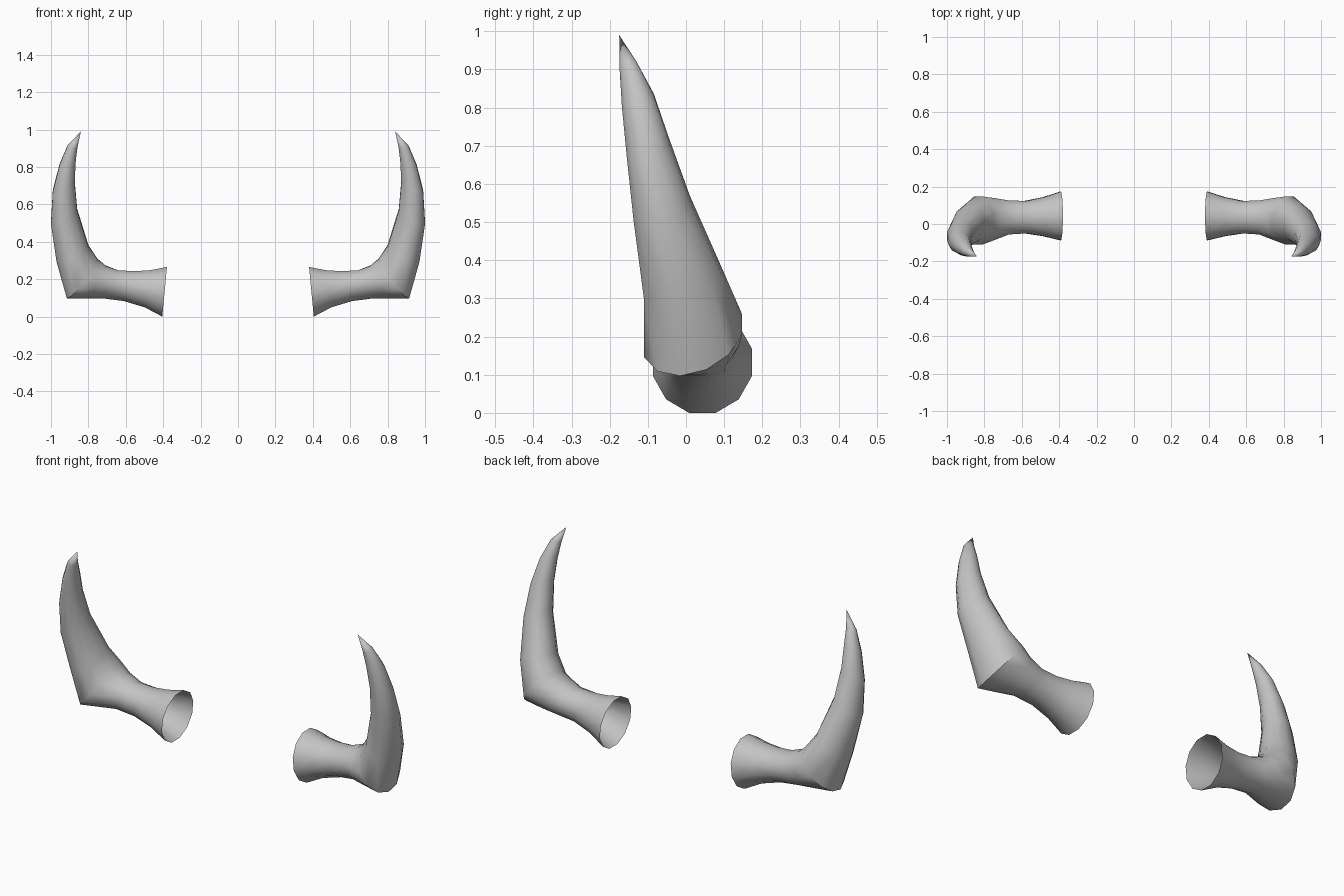
import bpy
import bmesh
import math
from mathutils import Vector

cube = bpy.data.objects.get("Cube")
if cube:
    bpy.data.objects.remove(cube, do_unlink=True)

SIDES = 12
HALF_STEP = math.pi / SIDES

# One colour for the horns
horn_grey = bpy.data.materials.new("horn_grey")
horn_grey.use_nodes = True
grey = (0.55, 0.55, 0.55, 1)
horn_grey.diffuse_color = grey
horn_grey.node_tree.nodes["Principled BSDF"].inputs["Base Color"].default_value = grey

# Cross-sections from the open base to near the tip:
# inner (x, z), outer (x, z), front y, back y, rise towards the back
SECTIONS = [
    ((0.38, 0.265), (0.405, 0.0), -0.087, 0.173, 0),
    ((0.47, 0.248), (0.50, 0.05), -0.065, 0.143, 0),
    ((0.55, 0.243), (0.61, 0.083), -0.05, 0.123, 0),
    ((0.64, 0.247), (0.72, 0.097), -0.056, 0.126, 0),
    ((0.71, 0.272), (0.80, 0.1), -0.085, 0.138, 0.01),
    ((0.75, 0.30), (0.915, 0.105), -0.11, 0.147, 0.03),   # elbow
    ((0.80, 0.375), (0.97, 0.30), -0.11, 0.095, 0.03),
    ((0.86, 0.57), (1.0, 0.50), -0.137, 0.01, 0.025),
    ((0.873, 0.72), (0.99, 0.67), -0.155, -0.045, 0.02),
    ((0.868, 0.83), (0.955, 0.81), -0.168, -0.085, 0.015),
    ((0.858, 0.91), (0.912, 0.912), -0.174, -0.13, 0.01),
]
TIP = Vector((0.84, -0.175, 0.99))


def add_ring(bm, inner, outer, front, back, rise, side):
    """Elliptical ring whose flat sides touch the given extremes."""
    mid_y = (front + back) / 2
    p_in = Vector((inner[0], mid_y, inner[1]))
    p_out = Vector((outer[0], mid_y, outer[1]))
    centre = (p_in + p_out) / 2
    grow = 1 / math.cos(HALF_STEP)
    across = (p_in - p_out) / 2 * grow
    depth = Vector((0, (back - front) / 2, rise)) * grow
    ring = []
    for i in range(SIDES):
        a = (2 * i + 1) * HALF_STEP
        p = centre + across * math.cos(a) + depth * math.sin(a)
        ring.append(bm.verts.new((p.x * side, p.y, p.z)))
    return ring


def make_horn(name, side):
    bm = bmesh.new()
    rings = [add_ring(bm, *section, side) for section in SECTIONS]
    # Tube walls, open at the base
    for low, high in zip(rings, rings[1:]):
        for i in range(SIDES):
            j = (i + 1) % SIDES
            bm.faces.new((low[i], low[j], high[j], high[i]))
    # Pointed end
    tip = bm.verts.new((TIP.x * side, TIP.y, TIP.z))
    for i in range(SIDES):
        bm.faces.new((rings[-1][i], rings[-1][(i + 1) % SIDES], tip))
    bmesh.ops.recalc_face_normals(bm, faces=bm.faces[:])
    mesh = bpy.data.meshes.new(name)
    bm.to_mesh(mesh)
    bm.free()
    mesh.materials.append(horn_grey)
    horn = bpy.data.objects.new(name, mesh)
    bpy.context.collection.objects.link(horn)
    bpy.ops.object.select_all(action='DESELECT')
    horn.select_set(True)
    bpy.context.view_layer.objects.active = horn
    bpy.ops.object.shade_smooth_by_angle(angle=math.radians(42))


make_horn("left_horn", 1)
make_horn("right_horn", -1)
